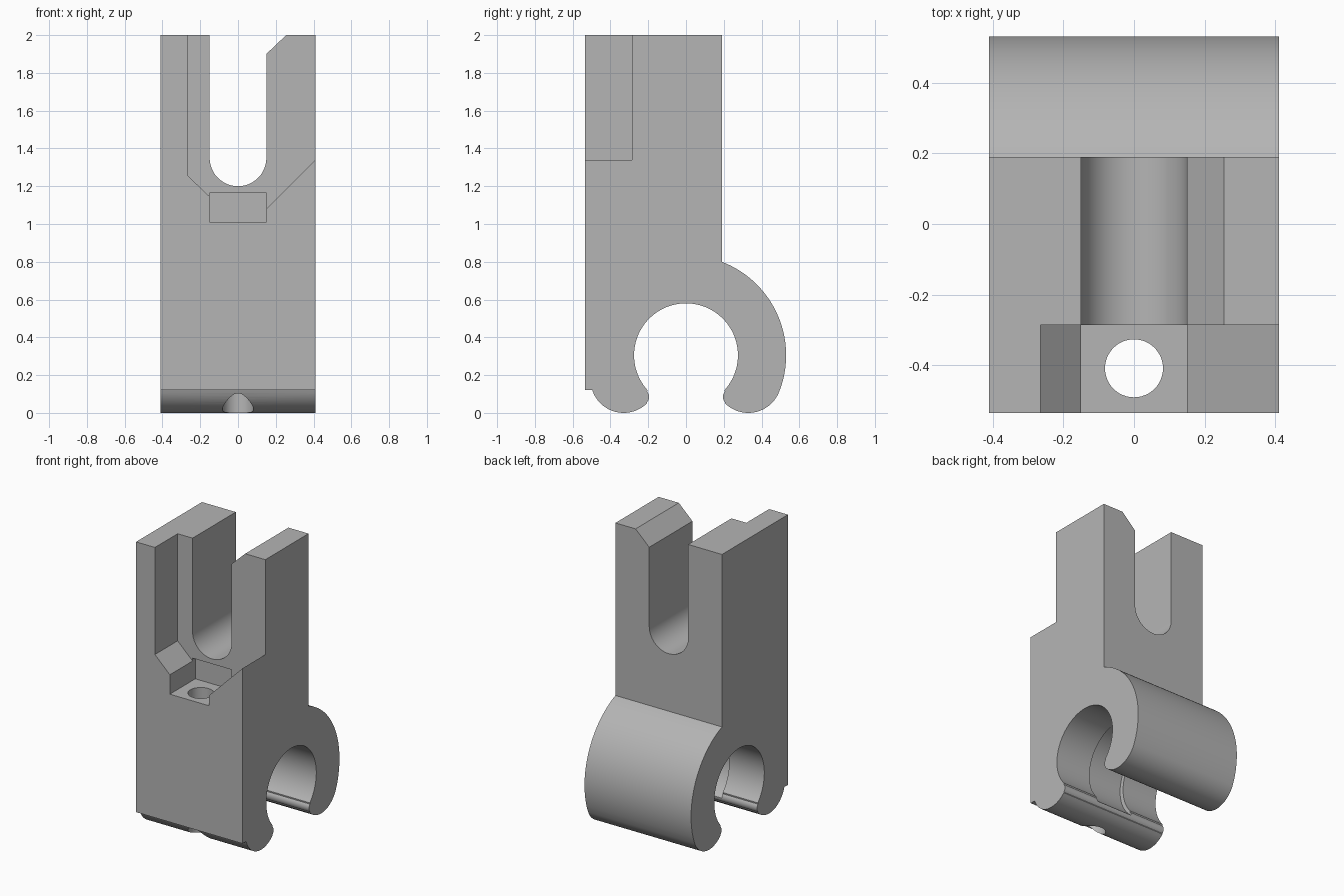
import bpy, bmesh, math

if "Cube" in bpy.data.objects:
    bpy.data.objects.remove(bpy.data.objects["Cube"])

grey = bpy.data.materials.new("plain grey")
grey.diffuse_color = (0.46, 0.46, 0.46, 1)
grey.use_nodes = True
grey.node_tree.nodes["Principled BSDF"].inputs["Base Color"].default_value = grey.diffuse_color


def arc(cx, cy, r, a0, a1, n):
    """Points on an arc, angles in degrees."""
    return [(cx + r * math.cos(math.radians(a0 + (a1 - a0) * i / n)),
             cy + r * math.sin(math.radians(a0 + (a1 - a0) * i / n))) for i in range(n + 1)]


def prism(name, pts, axis, lo, hi):
    """Extrude a 2D outline along one axis; the outline uses the other two axes in order."""
    def place(p, t):
        return {"x": (t, p[0], p[1]), "y": (p[0], t, p[1]), "z": (p[0], p[1], t)}[axis]
    bm = bmesh.new()
    low = [bm.verts.new(place(p, lo)) for p in pts]
    high = [bm.verts.new(place(p, hi)) for p in pts]
    bm.faces.new(low)
    bm.faces.new(high)
    for i in range(len(pts)):
        j = (i + 1) % len(pts)
        bm.faces.new((low[i], low[j], high[j], high[i]))
    bmesh.ops.recalc_face_normals(bm, faces=bm.faces)
    mesh = bpy.data.meshes.new(name)
    bm.to_mesh(mesh)
    bm.free()
    mesh.materials.append(grey)
    obj = bpy.data.objects.new(name, mesh)
    bpy.context.collection.objects.link(obj)
    return obj


# Body: upright post with an open round clamp and two rounded lips
BORE_Z = 0.305
lip = arc(0.33, 0.175, 0.175, -18, -135, 20) + arc(0.235, 0.085, 0.04, 225, 138, 8)
outline = [(-0.535, 2.0), (0.19, 2.0)]
outline += arc(0, BORE_Z, 0.53, 69, -19, 40)
outline += lip
outline += arc(0, BORE_Z, 0.275, -42, 222, 72)
outline += [(-y, z) for y, z in reversed(lip)]
outline += [(-0.505, 0.12), (-0.535, 0.12)]
body = prism("clamp_bracket", outline, "x", -0.41, 0.41)

cutters = [
    # U-shaped slot between the prongs
    prism("slot_cutter", [(-0.15, 2.1)] + arc(0, 1.35, 0.15, 180, 360, 40) + [(0.15, 2.1)],
          "y", -0.8, 0.8),
    # Sloped corner on the right prong
    prism("chamfer_cutter", [(0.05, 1.805), (0.36, 2.1), (0.05, 2.1)], "y", -0.8, 0.8),
    # Front recess
    prism("recess_cutter", [(-0.265, 2.1), (-0.265, 1.255), (-0.15, 1.145), (-0.14, 1.135),
                            (0.14, 1.07), (0.15, 1.08), (0.5, 1.43), (0.5, 2.1)],
          "y", -0.7, -0.285),
    # Square pocket under the slot
    prism("pocket_cutter", [(-0.15, 1.01), (0.15, 1.01), (0.15, 1.165), (-0.15, 1.165)],
          "y", -0.7, -0.255),
    # Screw hole running down through the front lip
    prism("hole_cutter", arc(0, -0.408, 0.082, 0, 352.5, 47), "z", -0.2, 1.1),
    # Shallow relief on the front side of the bore
    prism("relief_cutter", arc(-0.03, BORE_Z, 0.275, 0, 355, 71), "x", -0.14, 0.14),
]
for cutter in cutters:
    mod = body.modifiers.new(cutter.name, "BOOLEAN")
    mod.operation = "DIFFERENCE"
    mod.solver = "EXACT"
    mod.object = cutter

# Apply the cuts and remove the cutters
bpy.context.view_layer.objects.active = body
body.select_set(True)
for mod in list(body.modifiers):
    bpy.ops.object.modifier_apply(modifier=mod.name)
for cutter in cutters:
    bpy.data.objects.remove(cutter, do_unlink=True)

bpy.ops.object.select_all(action="DESELECT")
body.select_set(True)
bpy.ops.object.shade_smooth_by_angle(angle=math.radians(25))
